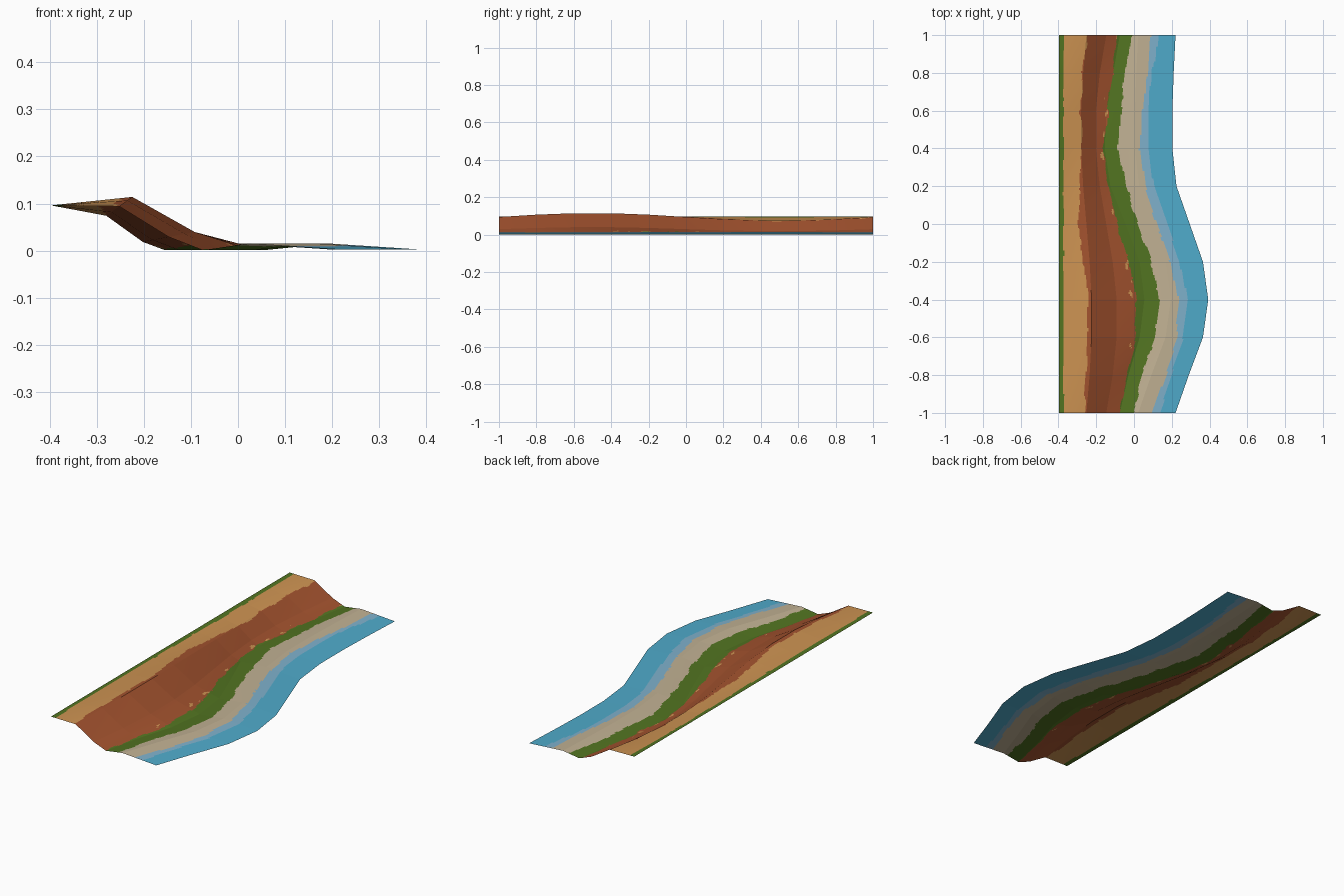
import bpy, bmesh, math
from mathutils import Vector, noise

if "Cube" in bpy.data.objects:
    bpy.data.objects.remove(bpy.data.objects["Cube"])


def lin(c):
    c /= 255
    return c / 12.92 if c <= 0.04045 else ((c + 0.055) / 1.055) ** 2.4


def material(name, *rgb):
    m = bpy.data.materials.new(name)
    m.diffuse_color = (*[lin(c) for c in rgb], 1)
    m.use_nodes = True
    m.node_tree.nodes["Principled BSDF"].inputs["Base Color"].default_value = m.diffuse_color
    return m


def along(values, y):
    """Interpolate stations spaced 0.2 apart, from y = -1 to y = 1."""
    t = min(max((y + 1) * 5, 0), 9.9999)
    i = int(t)
    return values[i] + (values[i + 1] - values[i]) * (t - i)


# Shoreline curves, one value per station from front to back
EDGE = [.22, .29, .365, .393, .365, .295, .225, .203, .203, .21, .22]
BLUE = [.135, .20, .26, .285, .245, .17, .105, .075, .075, .095, .13]
SHALLOW = [.09, .17, .225, .24, .19, .12, .06, .03, .045, .07, .09]
SAND = [0, .04, .11, .14, .09, .02, -.04, -.085, -.07, -.05, -.01]
GRASS = [-.07, -.04, .01, .01, -.03, -.085, -.14, -.165, -.14, -.11, -.09]
ROCK = [-.255, -.255, -.245, -.24, -.265, -.30, -.29, -.28, -.28, -.27, -.25]
BASE = [-.075, -.03, .03, .055, .03, -.045, -.125, -.155, -.145, -.11, -.075]
BANDS = [[-.373] * 11, ROCK, GRASS, SAND, SHALLOW, BLUE]
SINE = [math.sin(math.pi * (-1 + i / 5)) for i in range(11)]


def profile(y):
    s, edge = along(SINE, y), along(EDGE, y)
    return [(-.397, .096),                        # inland edge
            (-.252 - .029 * s, .094 - .021 * s),  # cliff top
            (-.147 - .058 * s, .029 - .011 * s),  # cliff foot
            (along(BASE, y), .001),               # hollow
            (edge - .198, .015),                  # beach crest
            (edge, .002)]                         # water edge


def band(x, y):
    """Colour slot from the wavering band borders."""
    slot = 0
    for i, curve in enumerate(BANDS):
        rough = (.005, .012, .012, .014, .008, .006)[i]
        wobble = noise.noise(Vector((y * 9, i * 7.3, 0))) \
            + .5 * noise.noise(Vector((y * 28, i * 5.1, 3)))
        if x > along(curve, y) + rough * wobble:
            slot = i + 1
    # Sparse ochre patches near the foot of the cliff
    if slot == 2 and 0 < along(GRASS, y) - x < .03:
        if noise.noise(Vector((x * 40, y * 18, 9))) > .42:
            slot = 1
    return slot


# Terrain strip: cliff, beach and water in one open sheet
ROWS, SUB = 200, 22
bm = bmesh.new()
grid = []
for r in range(ROWS + 1):
    y = -1 + 2 * r / ROWS
    pts = profile(y)
    row = []
    for (x0, z0), (x1, z1) in zip(pts, pts[1:]):
        for k in range(SUB):
            t = k / SUB
            row.append(bm.verts.new((x0 + (x1 - x0) * t, y, z0 + (z1 - z0) * t)))
    row.append(bm.verts.new((pts[-1][0], y, pts[-1][1])))
    grid.append(row)

SLOTS = [0, 1, 2, 0, 3, 4, 5]
for a, b in zip(grid, grid[1:]):
    for i in range(len(a) - 1):
        f = bm.faces.new((a[i], a[i + 1], b[i + 1], b[i]))
        c = f.calc_center_median()
        f.material_index = SLOTS[band(c.x, c.y)]

mesh = bpy.data.meshes.new("coastal_cliff")
bm.to_mesh(mesh)
bm.free()
for m in (material("grass_green", 82, 116, 33), material("ochre_soil", 205, 147, 82),
          material("red_brown_rock", 162, 82, 46), material("sand", 194, 178, 148),
          material("shallow_water", 128, 178, 205), material("sea_blue", 80, 172, 204)):
    mesh.materials.append(m)
bpy.context.collection.objects.link(bpy.data.objects.new("coastal_cliff", mesh))
